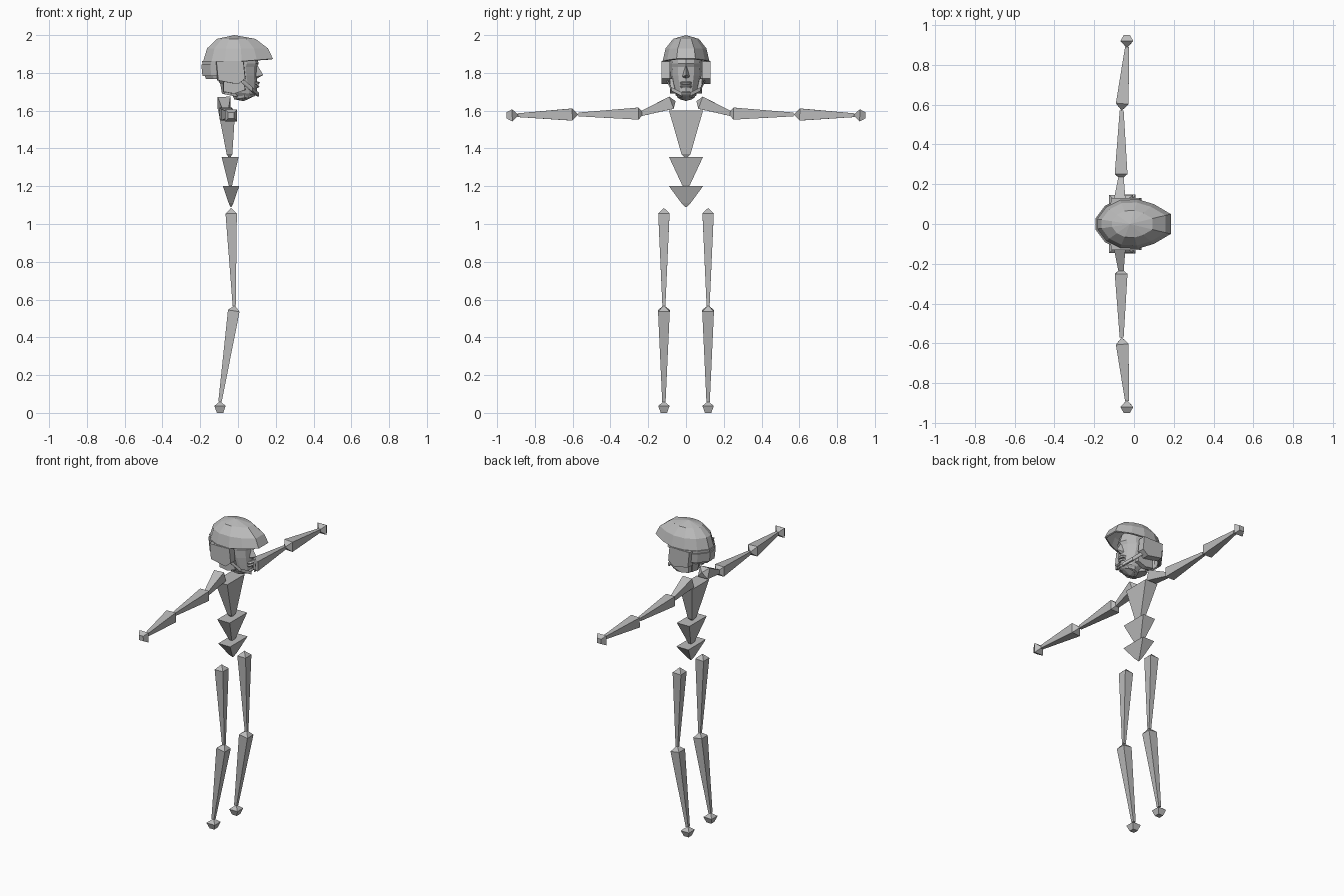
import bpy, bmesh, math
from mathutils import Vector

if "Cube" in bpy.data.objects:
    bpy.data.objects.remove(bpy.data.objects["Cube"])

grey = bpy.data.materials.new("plain_grey")
grey.use_nodes = True
grey.diffuse_color = (0.5, 0.5, 0.5, 1)
grey.node_tree.nodes["Principled BSDF"].inputs["Base Color"].default_value = (0.5, 0.5, 0.5, 1)


def loft(name, rings, cap_start=True, cap_end=True, closed=True):
    """Skin a list of rings; a one-point ring makes a tip."""
    bm = bmesh.new()
    loops = [[bm.verts.new(p) for p in ring] for ring in rings]
    for a, b in zip(loops, loops[1:]):
        n = max(len(a), len(b))
        for i in range(n if closed else n - 1):
            j = (i + 1) % n
            if len(a) == 1:
                bm.faces.new((a[0], b[j], b[i]))
            elif len(b) == 1:
                bm.faces.new((a[i], a[j], b[0]))
            else:
                bm.faces.new((a[i], a[j], b[j], b[i]))
    if cap_start and len(loops[0]) > 2:
        bm.faces.new(loops[0][::-1])
    if cap_end and len(loops[-1]) > 2:
        bm.faces.new(loops[-1])
    bmesh.ops.recalc_face_normals(bm, faces=bm.faces)
    mesh = bpy.data.meshes.new(name)
    bm.to_mesh(mesh)
    bm.free()
    mesh.materials.append(grey)
    obj = bpy.data.objects.new(name, mesh)
    bpy.context.collection.objects.link(obj)
    return obj


def square(center, axis, half):
    side = axis.cross(Vector((1, 0, 0))).normalized()
    up = side.cross(axis).normalized()
    return [center + side * half * u + up * half * v
            for u, v in ((-1, -1), (1, -1), (1, 1), (-1, 1))]


def bone(name, tip, end, neck, wide, narrow):
    """Tapered four-sided bone with a pointed head."""
    tip, end = Vector(tip), Vector(end)
    axis = (end - tip).normalized()
    loft(name, [[tip], square(tip + axis * neck, axis, wide), square(end, axis, narrow)])


def rect(x, z, hx, hy):
    return [Vector((x + hx * u, hy * v, z)) for u, v in ((-1, -1), (1, -1), (1, 1), (-1, 1))]


# Torso blocks
loft("pelvis", [rect(-0.037, 1.2, 0.043, 0.09), rect(-0.037, 1.11, 0.012, 0.024), rect(-0.037, 1.09, 0.003, 0.004)])
loft("waist", [rect(-0.042, 1.355, 0.045, 0.09), rect(-0.04, 1.205, 0.009, 0.02), rect(-0.04, 1.195, 0.003, 0.006)])
loft("chest", [rect(-0.06, 1.6, 0.045, 0.09), rect(-0.045, 1.37, 0.015, 0.024), rect(-0.045, 1.35, 0.004, 0.006)])

# Limbs, one set for each side
for side, s in (("right", -1), ("left", 1)):
    y = 0.117 * s
    bone(side + "_thigh", (-0.037, y, 1.085), (-0.02, y, 0.565), 0.03, 0.03, 0.008)
    bone(side + "_shin", (-0.018, y, 0.57), (-0.095, y, 0.06), 0.03, 0.031, 0.009)
    bone(side + "_foot", (-0.095, y, 0.062), (-0.095, y, 0), 0.025, 0.03, 0.017)
    bone(side + "_collar", (-0.075, 0.055 * s, 1.65), (-0.065, 0.235 * s, 1.585), 0.025, 0.034, 0.013)
    bone(side + "_upper_arm", (-0.065, 0.222 * s, 1.585), (-0.062, 0.57 * s, 1.58), 0.03, 0.032, 0.01)
    bone(side + "_forearm", (-0.062, 0.57 * s, 1.58), (-0.035, 0.89 * s, 1.576), 0.035, 0.032, 0.01)
    bone(side + "_hand", (-0.036, 0.885 * s, 1.576), (-0.036, 0.95 * s, 1.575), 0.035, 0.032, 0.016)


# Head and neck
def oval(z, back, front, half, tilt=0.0, n=12):
    mid, rx = (front + back) / 2, (front - back) / 2
    pts = []
    for i in range(n):
        a = 2 * math.pi * i / n
        pts.append(Vector((mid + rx * math.cos(a), half * math.sin(a), z + tilt * math.cos(a))))
    return pts


loft("head", [oval(1.665, 0.0, 0.085, 0.035, 0.01), oval(1.695, -0.06, 0.1, 0.058, -0.01),
              oval(1.735, -0.09, 0.1, 0.07), oval(1.785, -0.12, 0.1, 0.082),
              oval(1.83, -0.14, 0.1, 0.085), oval(1.85, -0.14, 0.11, 0.085),
              oval(1.91, -0.13, 0.09, 0.08)])
loft("neck", [oval(1.68, -0.085, 0.01, 0.055, -0.01, 8), oval(1.78, -0.1, 0.01, 0.06, 0, 8)])

# Face details
loft("nose", [[Vector((0.1, 0, 1.845))],
              [Vector((0.095, -0.02, 1.78)), Vector((0.134, 0, 1.788)), Vector((0.095, 0.02, 1.78))],
              [Vector((0.095, 0, 1.768))]])
for name, z, front in (("upper_lip", 1.748, 0.116), ("lower_lip", 1.73, 0.113), ("chin", 1.695, 0.108)):
    loft(name, [oval(z - 0.009, 0.06, front - 0.006, 0.03, 0, 8),
                oval(z, 0.06, front, 0.032, 0, 8),
                oval(z + 0.007, 0.06, front - 0.009, 0.026, 0, 8)])

# Helmet dome with a peaked visor
half = [(0.185, 0.05), (0.1, 0.1), (0.02, 0.124), (-0.07, 0.12), (-0.14, 0.085), (-0.185, 0.025)]
outline = half + [(x, -y) for x, y in reversed(half)]


def shell(scale, z, pts=outline, front_lift=0.0):
    return [Vector((-0.02 + (x + 0.02) * scale, y * scale, z + front_lift * max(x, 0) / 0.185))
            for x, y in pts]


dome = loft("helmet_dome", [shell(1, 1.86, front_lift=0.015), shell(0.87, 1.93),
                            shell(0.55, 1.98), [Vector((-0.02, 0, 2.0))]], cap_start=False)
# Helmet back, open toward the face
rear = outline[2:-2]
skirt = loft("helmet_back", [shell(1.0, 1.862, rear), shell(0.98, 1.81, rear), shell(0.88, 1.77, rear)],
             False, False, closed=False)
# Raised rim around the lower back
rim = outline[3:-3]
band = loft("helmet_rim", [shell(1.03, 1.845, rim), shell(0.99, 1.785, rim)],
            False, False, closed=False)
for obj in (dome, skirt, band):
    mod = obj.modifiers.new("thickness", "SOLIDIFY")
    mod.thickness = 0.01
    mod.offset = 0 if obj is not dome else -1


# Ear guards, cheek guards and chin straps
def panel(name, profile, inner, outer, s):
    loft(name, [[Vector((x, inner * s, z)) for x, z in profile],
                [Vector((x * 0.95, outer * s, z)) for x, z in profile]])


for side, s in (("right", -1), ("left", 1)):
    panel(side + "_ear_guard", [(-0.12, 1.86), (0.03, 1.86), (0.04, 1.77), (0.0, 1.74), (-0.11, 1.76)],
          0.085, 0.13, s)
    panel(side + "_cheek_guard", [(-0.08, 1.77), (0.03, 1.77), (0.04, 1.71), (-0.02, 1.69), (-0.08, 1.7)],
          0.055, 0.085, s)
    strap = [(0.02, 0.1, 1.76), (0.07, 0.078, 1.715), (0.105, 0.02, 1.685)]
    loft(side + "_chin_strap", [[Vector((x + dx, y * s, z + dz)) for dx, dz in
                                 ((-0.004, -0.01), (0.006, -0.01), (0.006, 0.01), (-0.004, 0.01))]
                                for x, y, z in strap])
loft("chin_cup", [[Vector((0.03, 0, 1.65))], oval(1.668, -0.02, 0.085, 0.045, 0.008, 8),
                  oval(1.69, -0.03, 0.1, 0.052, 0.005, 8)])
